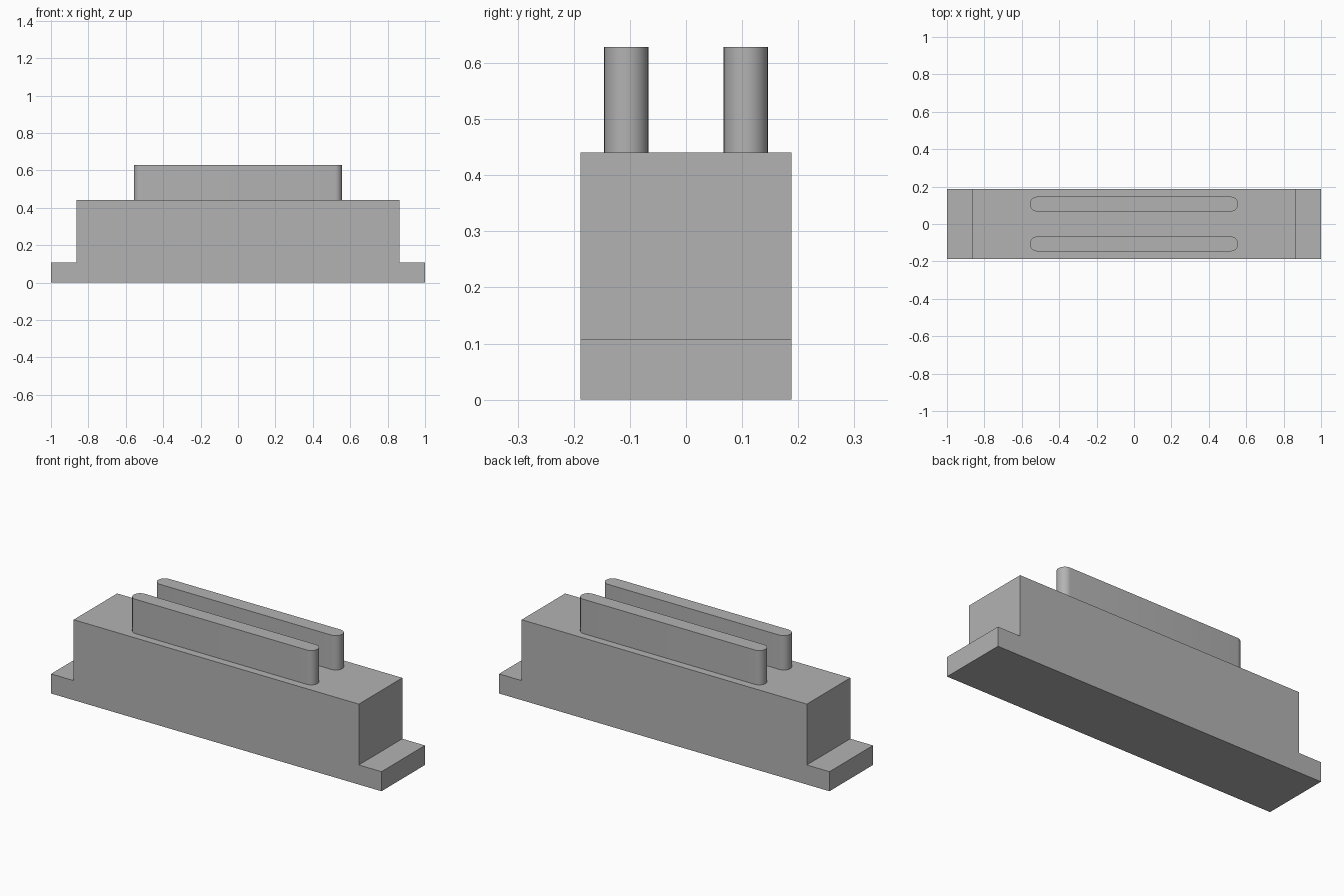
import bpy
import bmesh
from math import pi, sin, cos

cube = bpy.data.objects.get("Cube")
if cube:
    bpy.data.objects.remove(cube, do_unlink=True)

grey = bpy.data.materials.new("plain grey")
grey.use_nodes = True
colour = (0.45, 0.45, 0.45, 1)
grey.diffuse_color = colour
grey.node_tree.nodes["Principled BSDF"].inputs["Base Color"].default_value = colour


def extrude_profile(name, points, direction):
    """Fill a closed outline and extrude it into a solid."""
    bm = bmesh.new()
    face = bm.faces.new([bm.verts.new(p) for p in points])
    result = bmesh.ops.extrude_face_region(bm, geom=[face], use_keep_orig=True)
    moved = [v for v in result["geom"] if isinstance(v, bmesh.types.BMVert)]
    bmesh.ops.translate(bm, verts=moved, vec=direction)
    bmesh.ops.recalc_face_normals(bm, faces=bm.faces)
    mesh = bpy.data.meshes.new(name)
    bm.to_mesh(mesh)
    bm.free()
    mesh.materials.append(grey)
    obj = bpy.data.objects.new(name, mesh)
    bpy.context.collection.objects.link(obj)
    return obj


# Block with a low mounting foot at each end
depth = 0.376
foot_top, body_top = 0.107, 0.44
half = [(1, 0), (1, foot_top), (0.863, foot_top), (0.863, body_top)]
outline = half + [(-x, z) for x, z in reversed(half)]
extrude_profile("flanged_body", [(x, -depth / 2, z) for x, z in outline], (0, depth, 0))

# Two upright round-ended blades
radius, reach, steps = 0.0395, 0.5175, 16
for name, y in (("front_blade", -0.1065), ("back_blade", 0.1065)):
    stadium = []
    for side, start in ((1, -pi / 2), (-1, pi / 2)):
        for i in range(steps + 1):
            a = start + pi * i / steps
            stadium.append((side * reach + radius * cos(a), y + radius * sin(a), body_top))
    blade = extrude_profile(name, stadium, (0, 0, 0.188))
    bpy.ops.object.select_all(action="DESELECT")
    blade.select_set(True)
    bpy.context.view_layer.objects.active = blade
    bpy.ops.object.shade_smooth_by_angle(angle=pi / 6)
